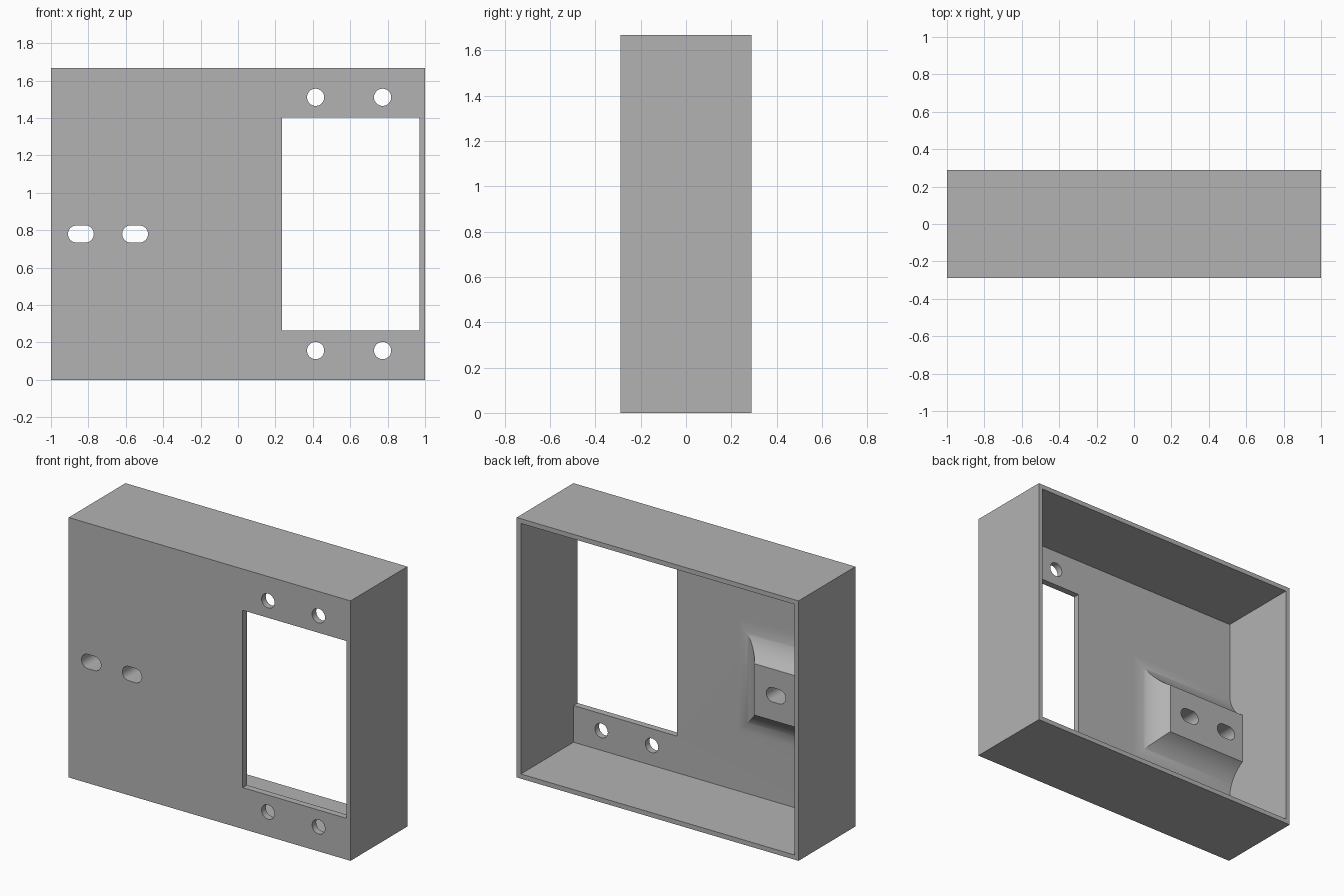
import bpy, bmesh, math

cube = bpy.data.objects.get("Cube")
if cube:
    bpy.data.objects.remove(cube, do_unlink=True)

# Main dimensions
HALF_W, HALF_D, HEIGHT = 1.0, 0.288, 1.667
WALL, PLATE = 0.03, 0.042
INNER_Y = -HALF_D + PLATE
INNER_X = HALF_W - WALL
SLOT_Z = 0.78

grey = bpy.data.materials.new("light_grey")
grey.use_nodes = True
grey.diffuse_color = (0.45, 0.45, 0.45, 1)
grey.node_tree.nodes["Principled BSDF"].inputs["Base Color"].default_value = (0.45, 0.45, 0.45, 1)


def add_prism(bm, rings):
    """Closed skin through matching rings of points."""
    loops = [[bm.verts.new(p) for p in ring] for ring in rings]
    n = len(loops[0])
    for a, b in zip(loops, loops[1:]):
        for i in range(n):
            j = (i + 1) % n
            bm.faces.new((a[i], a[j], b[j], b[i]))
    bm.faces.new(loops[0][::-1])
    bm.faces.new(loops[-1])


def rect(x0, x1, z0, z1, y):
    return [(x0, y, z0), (x1, y, z0), (x1, y, z1), (x0, y, z1)]


def slot(x, z, r, half_straight, y, steps=16):
    """Round outline, stretched sideways into a slot when half_straight > 0."""
    pts = []
    for side in (1, -1):
        for i in range(steps + (1 if half_straight else 0)):
            a = math.pi * i / steps - math.pi / 2
            pts.append((x + side * (half_straight + r * math.cos(a)), y, z + side * r * math.sin(a)))
    return pts


def make_object(name, fill):
    bm = bmesh.new()
    fill(bm)
    bmesh.ops.recalc_face_normals(bm, faces=bm.faces[:])
    mesh = bpy.data.meshes.new(name)
    bm.to_mesh(mesh)
    bm.free()
    mesh.materials.append(grey)
    obj = bpy.data.objects.new(name, mesh)
    bpy.context.collection.objects.link(obj)
    return obj


def combine(target, other, operation):
    mod = target.modifiers.new(operation.lower(), "BOOLEAN")
    mod.operation, mod.solver, mod.object = operation, "EXACT", other
    bpy.context.view_layer.objects.active = target
    bpy.ops.object.modifier_apply(modifier=mod.name)
    bpy.data.objects.remove(other, do_unlink=True)


# Outer block and the cavity open at the back
def fill_block(bm):
    add_prism(bm, [rect(-HALF_W, HALF_W, 0, HEIGHT, y) for y in (-HALF_D, HALF_D)])


def fill_cavity(bm):
    add_prism(bm, [rect(-INNER_X, INNER_X, WALL, HEIGHT - WALL, y) for y in (INNER_Y, HALF_D + 0.1)])


# Raised mounting pad whose sides flare into the plate along an arc
def fill_pad(bm):
    rise, radius, steps = 0.12, 0.227, 16
    sweep = math.acos((radius - rise) / radius)
    reach = radius * math.sin(sweep)
    levels = [(reach, -0.02)]
    for i in range(steps + 1):
        a = sweep * i / steps
        levels.append((reach - radius * math.sin(a), radius * (1 - math.cos(a))))
    add_prism(bm, [rect(-HALF_W + 0.01, -0.395 + s, SLOT_Z - 0.165 - s, SLOT_Z + 0.165 + s, INNER_Y + h)
                   for s, h in levels])


# Window, four screw holes and two slots
def fill_openings(bm):
    ends = (-HALF_D - 0.1, 0.1)
    add_prism(bm, [rect(0.235, INNER_X, 0.265, 1.402, y) for y in ends])
    for x in (0.415, 0.773):
        for z in (0.157, 1.511):
            add_prism(bm, [slot(x, z, 0.046, 0, y) for y in ends])
    for x in (-0.84, -0.55):
        add_prism(bm, [slot(x, SLOT_Z, 0.046, 0.023, y) for y in ends])


housing = make_object("housing", fill_block)
combine(housing, make_object("cavity_cutter", fill_cavity), "DIFFERENCE")
combine(housing, make_object("mounting_pad", fill_pad), "UNION")
combine(housing, make_object("opening_cutter", fill_openings), "DIFFERENCE")

bpy.ops.object.select_all(action="DESELECT")
housing.select_set(True)
bpy.context.view_layer.objects.active = housing
bpy.ops.object.shade_smooth_by_angle(angle=math.radians(25))
